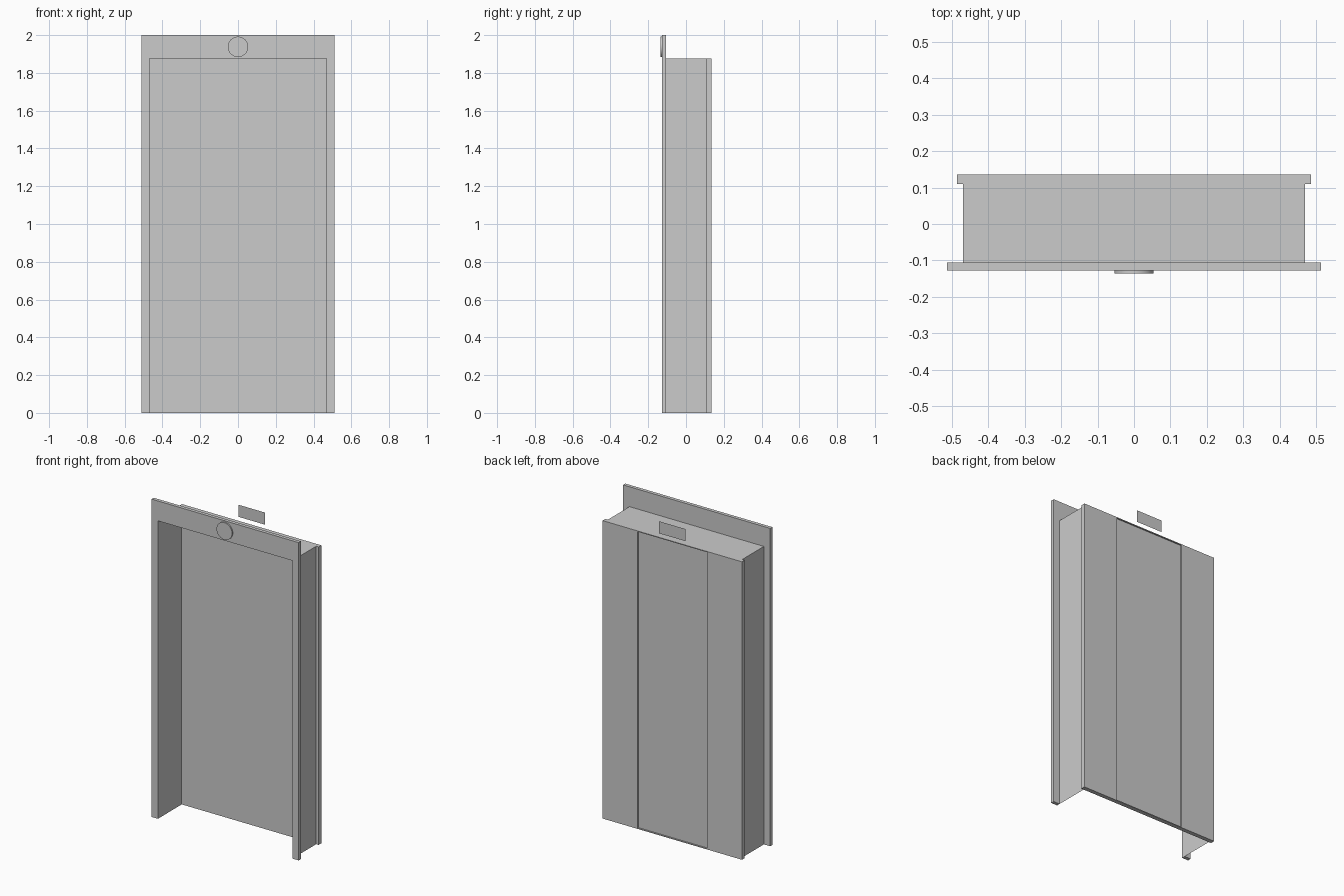
import bpy, bmesh, math

if "Cube" in bpy.data.objects:
    bpy.data.objects.remove(bpy.data.objects["Cube"])


def finish(name, bm):
    mesh = bpy.data.meshes.new(name)
    bmesh.ops.recalc_face_normals(bm, faces=bm.faces)
    bm.to_mesh(mesh)
    bm.free()
    obj = bpy.data.objects.new(name, mesh)
    bpy.context.collection.objects.link(obj)
    return obj


def box(name, x0, x1, y0, y1, z0, z1):
    bm = bmesh.new()
    bmesh.ops.create_cube(bm, size=1)
    for v in bm.verts:
        v.co = (x0 if v.co.x < 0 else x1, y0 if v.co.y < 0 else y1, z0 if v.co.z < 0 else z1)
    return finish(name, bm)


def arch_points(w, h):
    return [(-w, 0), (-w, h), (w, h), (w, 0)]


IN_W, IN_H = 0.468, 1.875      # opening half width and height
OUT_W, OUT_H = 0.512, 2.0      # front frame
Y_FRONT, Y_FRAME, Y_DOOR, Y_BACK = -0.128, -0.106, 0.109, 0.136

# Front frame: one arch-shaped outline pulled back
bm = bmesh.new()
outline = arch_points(OUT_W, OUT_H) + arch_points(IN_W, IN_H)[::-1]
face = bm.faces.new([bm.verts.new((x, Y_FRONT, z)) for x, z in outline])
ext = bmesh.ops.extrude_face_region(bm, geom=[face], use_keep_orig=True)
for v in [g for g in ext["geom"] if isinstance(g, bmesh.types.BMVert)]:
    v.co.y = Y_FRAME
finish("front_frame", bm)

# Thin lining of the passage: two sides and a ceiling
bm = bmesh.new()
rows = [[bm.verts.new((x, y, z)) for x, z in arch_points(IN_W, IN_H)] for y in (Y_FRAME, Y_DOOR)]
for i in range(3):
    bm.faces.new((rows[0][i], rows[0][i + 1], rows[1][i + 1], rows[1][i]))
finish("passage_lining", bm)

# Rear doors: outer leaves, slightly recessed centre, sill and lintel strips
BACK_W, LEAF, STRIP = 0.485, 0.242, 0.005
for side, a, b in (("left", -BACK_W, -LEAF), ("right", LEAF, BACK_W)):
    box("outer_leaf_" + side, a, b, Y_DOOR, Y_BACK, 0, IN_H)
box("centre_leaf", -LEAF, LEAF, Y_DOOR, Y_BACK - 0.008, STRIP, IN_H - STRIP)
box("sill", -LEAF, LEAF, Y_DOOR, Y_BACK, 0, STRIP)
box("lintel", -LEAF, LEAF, Y_DOOR, Y_BACK, IN_H - STRIP, IN_H)

# Round indicator on the front header
bpy.ops.mesh.primitive_cylinder_add(vertices=32, radius=0.054, depth=0.008,
                                    location=(0, -0.132, 1.938), rotation=(math.pi / 2, 0, 0))
bpy.context.object.name = "round_indicator"
bpy.ops.object.shade_smooth_by_angle()

# Flat display panel floating above the rear doors
bm = bmesh.new()
bm.faces.new([bm.verts.new((x, Y_BACK, z)) for x, z in
              ((-0.093, 1.9), (0.093, 1.9), (0.093, 1.976), (-0.093, 1.976))])
finish("rear_display", bm)
